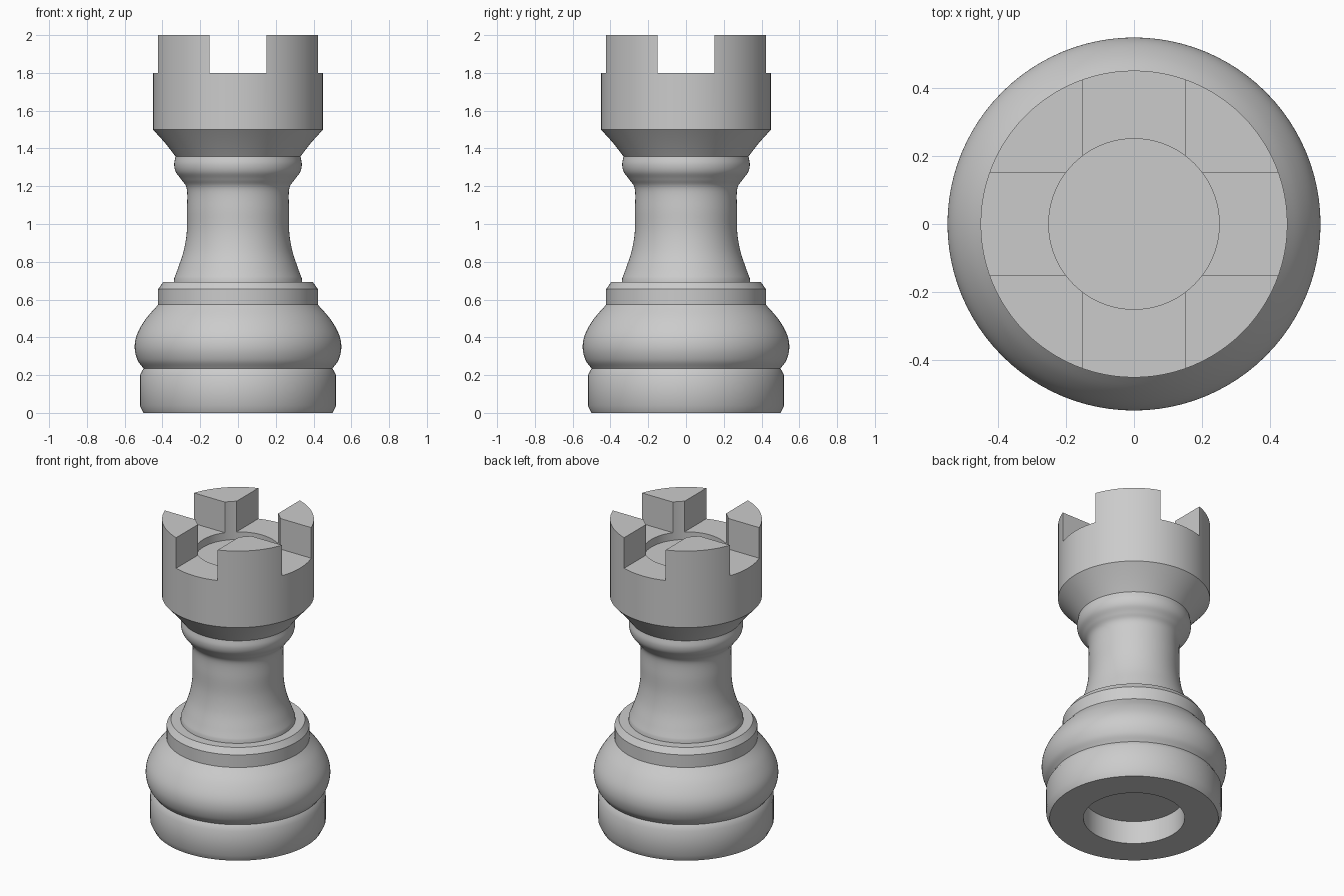
import bpy
import bmesh
import math
from mathutils import Vector

SIDES = 96

cube = bpy.data.objects.get("Cube")
if cube:
    bpy.data.objects.remove(cube, do_unlink=True)

grey = bpy.data.materials.new("grey")
grey.use_nodes = True
colour = (0.6, 0.6, 0.6, 1)
grey.diffuse_color = colour
grey.node_tree.nodes["Principled BSDF"].inputs["Base Color"].default_value = colour


def smooth_path(points, steps=6):
    """Smooth curve through the given profile points."""
    p = [Vector(q) for q in points]
    p = [2 * p[0] - p[1]] + p + [2 * p[-1] - p[-2]]
    out = []
    for a, b, c, d in zip(p, p[1:], p[2:], p[3:]):
        for i in range(steps):
            t = i / steps
            out.append(0.5 * (2 * b + (c - a) * t + (2 * a - 5 * b + 4 * c - d) * t**2
                              + (3 * b - a - 3 * c + d) * t**3))
    return [tuple(v) for v in out] + [points[-1]]


def lathe(name, profile):
    """Turn a (radius, height) profile around the z axis."""
    bm = bmesh.new()
    rings = []
    for r, z in profile:
        if r == 0:
            rings.append([bm.verts.new((0, 0, z))] * SIDES)
            continue
        angles = [2 * math.pi * i / SIDES for i in range(SIDES)]
        rings.append([bm.verts.new((r * math.cos(a), r * math.sin(a), z)) for a in angles])
    for low, high in zip(rings, rings[1:]):
        for i in range(SIDES):
            j = (i + 1) % SIDES
            bm.faces.new(list(dict.fromkeys((low[i], low[j], high[j], high[i]))))
    bmesh.ops.recalc_face_normals(bm, faces=bm.faces)
    mesh = bpy.data.meshes.new(name)
    bm.to_mesh(mesh)
    bm.free()
    mesh.materials.append(grey)
    obj = bpy.data.objects.new(name, mesh)
    bpy.context.collection.objects.link(obj)
    return obj


# Hollow underside, chamfered foot
foot = [(0, 0.15), (0.3, 0.15), (0.3, 0), (0.5, 0), (0.52, 0.04), (0.52, 0.2), (0.503, 0.23)]
# Rounded belly
belly = smooth_path([(0.5, 0.235), (0.532, 0.28), (0.547, 0.345), (0.535, 0.415),
                     (0.49, 0.495), (0.423, 0.573)])
# Collar band with chamfered top
collar = [(0.423, 0.655), (0.397, 0.692), (0.34, 0.692)]
# Flared column and bead under the head
column = smooth_path([(0.338, 0.712), (0.317, 0.768), (0.287, 0.86), (0.271, 0.96), (0.27, 1.07),
                      (0.271, 1.185), (0.3, 1.235), (0.329, 1.275), (0.338, 1.315), (0.331, 1.358)])
# Head with a shallow well in the top
head = [(0.385, 1.428), (0.45, 1.5), (0.45, 2), (0.25, 2), (0.25, 1.75), (0, 1.75)]

rook = lathe("tower_body", foot + belly + collar + column + head)

# Crossing slots that leave four battlements
for name, size in (("slot_x", (2, 0.3, 0.4)), ("slot_y", (0.3, 2, 0.4))):
    bpy.ops.mesh.primitive_cube_add(size=1, location=(0, 0, 2))
    cutter = bpy.context.object
    cutter.name = name
    cutter.scale = size
    cutter.hide_render = True
    mod = rook.modifiers.new(name, 'BOOLEAN')
    mod.operation = 'DIFFERENCE'
    mod.solver = 'EXACT'
    mod.object = cutter
    bpy.ops.object.select_all(action='DESELECT')
    rook.select_set(True)
    bpy.context.view_layer.objects.active = rook
    bpy.ops.object.modifier_apply(modifier=name)
    bpy.data.objects.remove(cutter, do_unlink=True)

bpy.ops.object.shade_smooth_by_angle(angle=math.radians(30))
